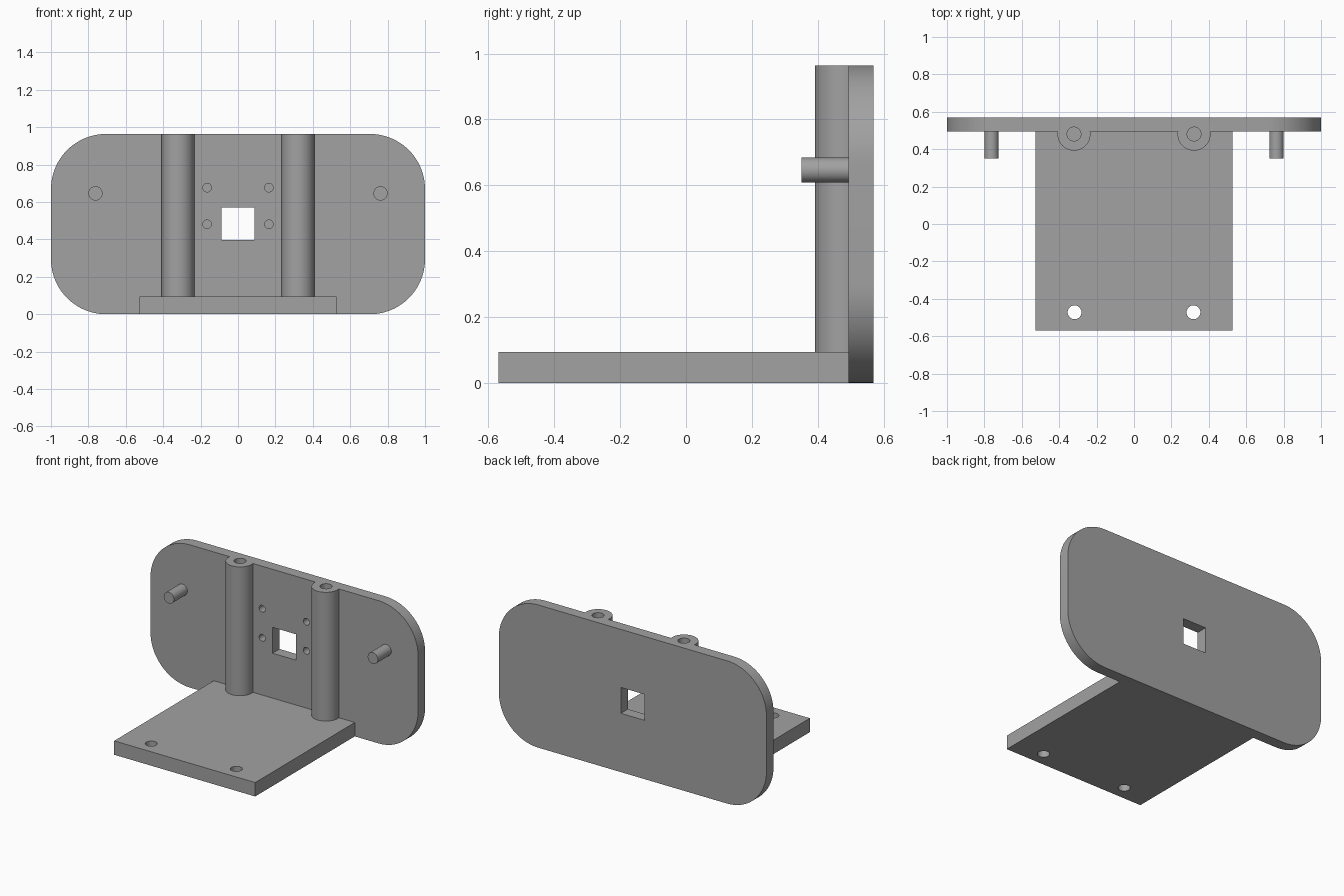
import bpy, bmesh, math
from mathutils import Matrix, Vector

if "Cube" in bpy.data.objects:
    bpy.data.objects.remove(bpy.data.objects["Cube"])

Y_BACK, Y_FACE, Y_FRONT = 0.569, 0.494, -0.569   # plate back, plate front, foot front
HEIGHT, BASE_T = 0.964, 0.094


def new_object(name, bm):
    bmesh.ops.recalc_face_normals(bm, faces=bm.faces)
    mesh = bpy.data.meshes.new(name)
    bm.to_mesh(mesh)
    bm.free()
    obj = bpy.data.objects.new(name, mesh)
    bpy.context.collection.objects.link(obj)
    return obj


def box(name, lo, hi):
    lo, hi = Vector(lo), Vector(hi)
    bm = bmesh.new()
    bmesh.ops.create_cube(bm, size=1, matrix=Matrix.Translation((lo + hi) / 2)
                          @ Matrix.Diagonal((*(hi - lo), 1)))
    return new_object(name, bm)


def cylinder(name, start, end, r, segments=48):
    start, end = Vector(start), Vector(end)
    axis = end - start
    bm = bmesh.new()
    bmesh.ops.create_cone(bm, cap_ends=True, segments=segments, radius1=r, radius2=r,
                          depth=axis.length, matrix=Matrix.Translation((start + end) / 2)
                          @ axis.to_track_quat('Z', 'Y').to_matrix().to_4x4())
    return new_object(name, bm)


def rounded_plate(name, half_w, height, r, y0, y1, steps=20):
    bm = bmesh.new()
    corners = [(half_w - r, height - r, 0), (r - half_w, height - r, 90),
               (r - half_w, r, 180), (half_w - r, r, 270)]
    verts = []
    for cx, cz, a0 in corners:
        for i in range(steps + 1):
            a = math.radians(a0 + 90 * i / steps)
            verts.append(bm.verts.new((cx + r * math.cos(a), y0, cz + r * math.sin(a))))
    face = bm.faces.new(verts)
    ext = bmesh.ops.extrude_face_region(bm, geom=[face])
    moved = [g for g in ext['geom'] if isinstance(g, bmesh.types.BMVert)]
    bmesh.ops.translate(bm, verts=moved, vec=(0, y1 - y0, 0))
    return new_object(name, bm)


def combine(target, parts, operation):
    bpy.context.view_layer.objects.active = target
    for part in parts:
        mod = target.modifiers.new(part.name, 'BOOLEAN')
        mod.operation, mod.solver, mod.object = operation, 'EXACT', part
        bpy.ops.object.modifier_apply(modifier=mod.name)
        bpy.data.objects.remove(part)


# Upright plate with round corners, and the flat foot
bracket = rounded_plate("bracket", 1.0, HEIGHT, 0.295, Y_FACE, Y_BACK)
solids = [box("foot", (-0.527, Y_FRONT, 0), (0.527, Y_FACE + 0.03, BASE_T))]

# Square window
cutters = [box("window", (-0.088, 0.4, 0.397), (0.088, 0.7, 0.572))]

for s in (-1, 1):
    # Screw pillars and side pegs
    solids.append(cylinder("pillar", (s * 0.321, 0.48, BASE_T / 2),
                           (s * 0.321, 0.48, HEIGHT), 0.088, 64))
    solids.append(cylinder("peg", (s * 0.762, 0.35, 0.646),
                           (s * 0.762, Y_FACE + 0.03, 0.646), 0.038))
    # Blind pillar holes and through holes in the foot
    cutters.append(cylinder("pillar_hole", (s * 0.321, 0.481, 0.55),
                            (s * 0.321, 0.481, HEIGHT + 0.1), 0.037))
    cutters.append(cylinder("foot_hole", (s * 0.318, -0.472, -0.1),
                            (s * 0.318, -0.472, 0.2), 0.037))
    # Small blind mounting holes around the window
    for z in (0.481, 0.677):
        cutters.append(cylinder("mount_hole", (s * 0.165, 0.4, z),
                                (s * 0.165, Y_FACE + 0.05, z), 0.023, 32))

combine(bracket, solids, 'UNION')
combine(bracket, cutters, 'DIFFERENCE')

# Dark grey finish
grey = bpy.data.materials.new("dark_grey")
grey.diffuse_color = (0.36, 0.36, 0.36, 1)
grey.use_nodes = True
grey.node_tree.nodes["Principled BSDF"].inputs["Base Color"].default_value = grey.diffuse_color
bracket.data.materials.clear()
bracket.data.materials.append(grey)

bracket.select_set(True)
bpy.ops.object.shade_smooth_by_angle(angle=math.radians(30))
